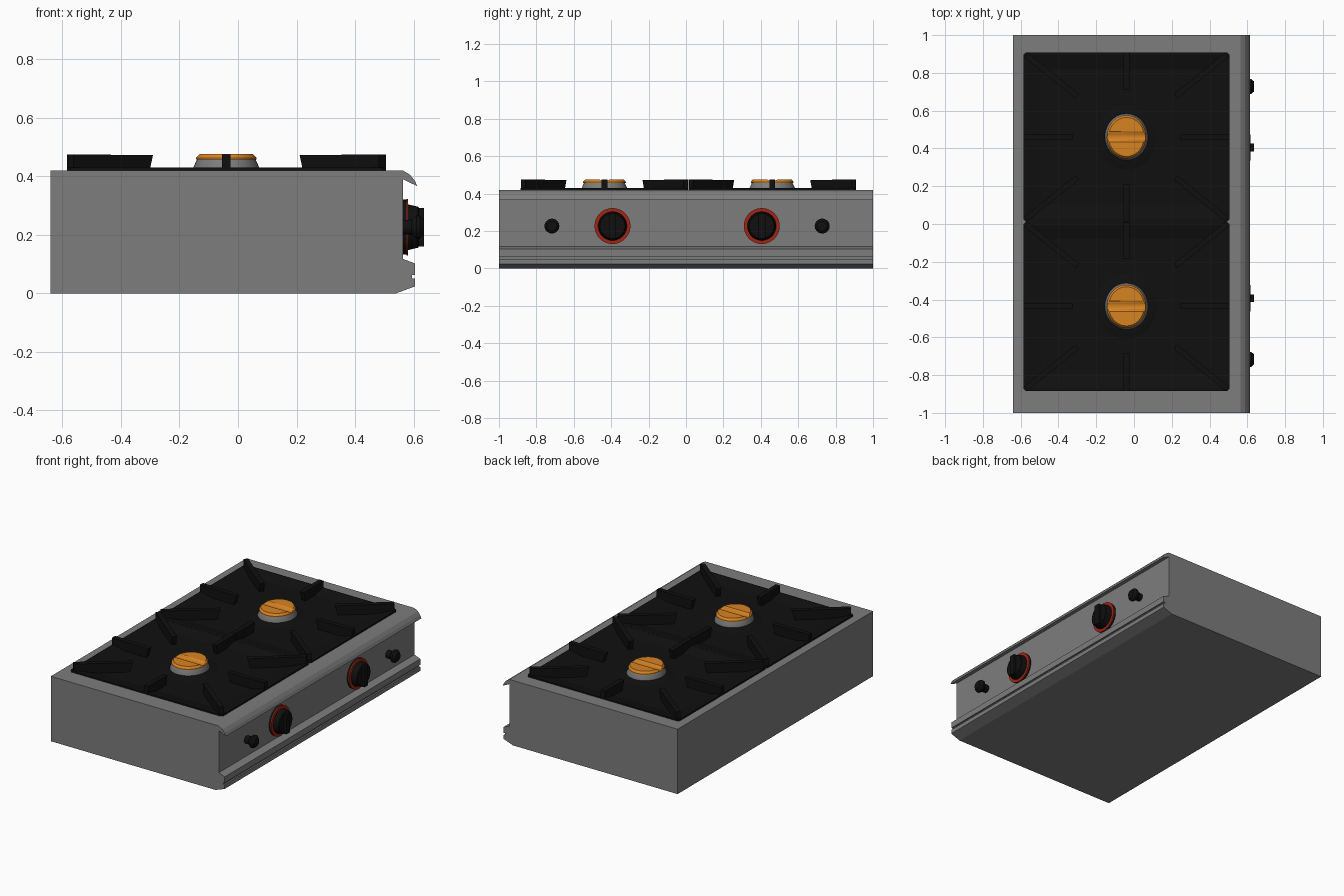
import bpy, bmesh, math
from mathutils import Vector, Matrix

if "Cube" in bpy.data.objects:
    bpy.data.objects.remove(bpy.data.objects["Cube"], do_unlink=True)


def material(name, rgb):
    m = bpy.data.materials.new(name)
    m.use_nodes = True
    m.diffuse_color = (*rgb, 1)
    m.node_tree.nodes["Principled BSDF"].inputs["Base Color"].default_value = (*rgb, 1)
    return m


STEEL = material("brushed steel grey", (0.205, 0.205, 0.205))
BLACK = material("matte black", (0.005, 0.005, 0.005))
BRASS = material("orange brass", (0.68, 0.23, 0.016))
RED = material("dark red", (0.36, 0.018, 0.007))


def make(name, bm, mat, smooth=False):
    bmesh.ops.recalc_face_normals(bm, faces=bm.faces)
    mesh = bpy.data.meshes.new(name)
    bm.to_mesh(mesh)
    bm.free()
    mesh.materials.append(mat)
    ob = bpy.data.objects.new(name, mesh)
    bpy.context.collection.objects.link(ob)
    bpy.ops.object.select_all(action='DESELECT')
    ob.select_set(True)
    bpy.context.view_layer.objects.active = ob
    if smooth:
        bpy.ops.object.shade_smooth_by_angle(angle=math.radians(35))
    return ob


def loft(loops, cap_start=True, cap_end=True):
    """Bridge successive point loops of equal length into a skin."""
    bm = bmesh.new()
    rings = [[bm.verts.new(p) for p in loop] for loop in loops]
    n = len(rings[0])
    for a, b in zip(rings, rings[1:]):
        for i in range(n):
            j = (i + 1) % n
            bm.faces.new((a[i], a[j], b[j], b[i]))
    if cap_start:
        bm.faces.new(rings[0])
    if cap_end:
        bm.faces.new(rings[-1])
    return bm


def turned(name, profile, centre, mat, axis='Z', sides=40, stretch=1.0):
    """Lathe a (radius, height) profile around z or x."""
    loops = []
    for r, h in profile:
        loop = []
        for i in range(sides):
            t = math.tau * i / sides
            u, v = r * math.cos(t), r * math.sin(t) * stretch
            p = (u, v, h) if axis == 'Z' else (h, u, v)
            loop.append(Vector(p) + Vector(centre))
        loops.append(loop)
    return make(name, loft(loops), mat, True)


def block(name, lo, hi, mat):
    corners = [(lo[0], lo[1]), (hi[0], lo[1]), (hi[0], hi[1]), (lo[0], hi[1])]
    return make(name, loft([[(x, y, z) for x, y in corners] for z in (lo[2], hi[2])]), mat)


def cut(target, cutter):
    cutter.hide_render = True
    mod = target.modifiers.new("cut", 'BOOLEAN')
    mod.operation, mod.solver, mod.object = 'DIFFERENCE', 'EXACT', cutter
    bpy.context.view_layer.objects.active = target
    bpy.ops.object.modifier_apply(modifier=mod.name)
    bpy.data.objects.remove(cutter, do_unlink=True)


# Housing: one side profile with overhanging lip and grooved lower rail
profile = [(-0.64, 0), (0.54, 0), (0.605, 0.024), (0.605, 0.05), (0.595, 0.05),
           (0.595, 0.063), (0.605, 0.063), (0.605, 0.102), (0.563, 0.118),
           (0.563, 0.39), (0.613, 0.366), (0.604, 0.385), (0.588, 0.405), (0.563, 0.42),
           (-0.64, 0.42)]
housing = make("housing", loft([[(x, y, z) for x, z in profile] for y in (-1, 1)]), STEEL)
cut(housing, block("recess_cutter", (-0.57, -0.87, 0.38), (0.49, 0.895, 0.5), STEEL))

# Pan and grate dimensions
CX, HX, HY = -0.04, 0.545, 0.448
CENTRES = (-0.436, 0.461)


def rect(cy, inset, z, c=0.012):
    a, b = HX - inset, HY - inset
    pts = [(a, b - c), (a - c, b), (c - a, b), (-a, b - c),
           (-a, c - b), (c - a, -b), (a - c, -b), (a, c - b)]
    return [(CX + x, cy + y, z) for x, y in pts]


def fin(name, outer, inner, width=0.03, base=0.4, top=0.475):
    """Upright pan support whose inner end leans inward."""
    o, i = Vector(outer), Vector(inner)
    d = (i - o).normalized()
    side = Vector((-d.y, d.x)) * width / 2
    low, high = i - d * 0.02, i
    section = [(o, base), (low, base), (high, top - 0.003), (o, top)]
    return make(name, loft([[(*(p + s), z) for p, z in section] for s in (-side, side)]), BLACK)


for n, cy in enumerate(CENTRES):
    tag = ("near", "far")[n]
    # Dished drip pan
    make(tag + "_drip_pan", loft([rect(cy, 0, 0.412), rect(cy, 0, 0.43), rect(cy, 0.015, 0.43),
                                  rect(cy, 0.1, 0.41), rect(cy, 0.13, 0.402)]), BLACK)
    # Corner and mid-edge supports
    for sx in (-1, 1):
        for sy in (-1, 1):
            fin(tag + "_corner_support", (CX + sx * (HX - 0.014), cy + sy * (HY - 0.014)),
                (CX + sx * 0.26, cy + sy * 0.215))
        fin(tag + "_side_support", (CX + sx * HX, cy), (CX + sx * 0.285, cy))
        fin(tag + "_end_support", (CX, cy + sx * (HY - 0.001)), (CX, cy + sx * 0.25))
    # Burner: mound, steel ring and grooved cap
    turned(tag + "_burner_mound", [(0.2, 0.4), (0.16, 0.412), (0.125, 0.424)],
           (CX, cy, 0), BLACK, stretch=1.07)
    turned(tag + "_burner_ring", [(0.114, 0.41), (0.114, 0.427), (0.1, 0.458)],
           (CX, cy, 0), STEEL, stretch=1.08)
    cap = turned(tag + "_burner_cap", [(0.104, 0.457), (0.104, 0.462), (0.094, 0.476)],
                 (CX, cy, 0), BRASS, stretch=1.1)
    cut(cap, turned("groove_cutter", [(0.04, -0.2), (0.04, 0.2)],
                    (CX, cy, 0.505), BRASS, axis='X'))

# Main control knobs with red dial rings and vertical grips
KZ, PANEL = 0.226, 0.563
for tag, y in (("near", -0.393), ("far", 0.405)):
    at = (PANEL, y, KZ)
    turned(tag + "_dial_base", [(0.094, -0.004), (0.094, 0.014)], at, BLACK, axis='X')
    turned(tag + "_dial_ring", [(0.096, 0.012), (0.096, 0.018)], at, RED, axis='X')
    turned(tag + "_knob", [(0.077, 0.01), (0.077, 0.022), (0.07, 0.052), (0.066, 0.055)],
           at, BLACK, axis='X')
    block(tag + "_knob_grip", (PANEL + 0.05, y - 0.02, KZ - 0.066),
          (PANEL + 0.072, y + 0.02, KZ + 0.066), BLACK)

# Small ignition buttons
for tag, y in (("near", -0.717), ("far", 0.728)):
    turned(tag + "_button", [(0.024, -0.004), (0.026, 0.03), (0.04, 0.046),
                             (0.04, 0.058), (0.026, 0.073)],
           (PANEL, y, KZ), BLACK, axis='X', sides=20)
